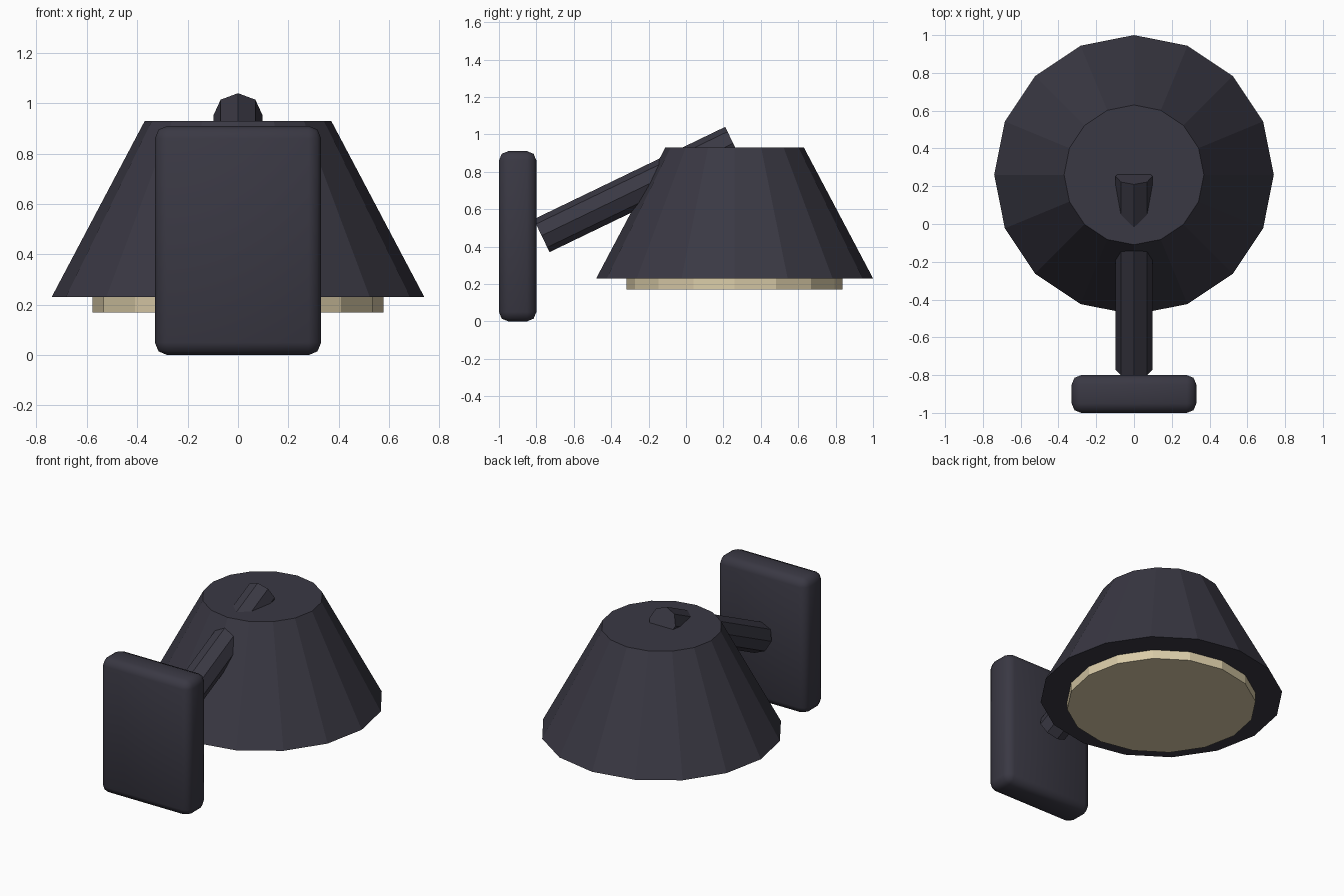
import bpy
import math
from mathutils import Vector

old = bpy.data.objects.get("Cube")
if old:
    bpy.data.objects.remove(old, do_unlink=True)


def make_material(name, rgb):
    mat = bpy.data.materials.new(name)
    mat.use_nodes = True
    mat.diffuse_color = (*rgb, 1)
    mat.node_tree.nodes["Principled BSDF"].inputs["Base Color"].default_value = (*rgb, 1)
    return mat


charcoal = make_material("charcoal metal", (0.042, 0.040, 0.057))
cream = make_material("cream diffuser", (0.70, 0.60, 0.39))


def frustum(name, start, end, r_start, r_end, sides, mat):
    """Flat-shaded capped cone or cylinder between two points."""
    start, end = Vector(start), Vector(end)
    axis = end - start
    bpy.ops.mesh.primitive_cone_add(vertices=sides, radius1=r_start, radius2=r_end,
                                    depth=axis.length, location=(start + end) / 2)
    obj = bpy.context.object
    obj.name = name
    # Tilt about x only, which keeps a corner line along the top of the arm
    obj.rotation_euler.x = math.atan2(-axis.y, axis.z)
    obj.data.materials.append(mat)
    return obj


# Wall plate with rounded edges
bpy.ops.mesh.primitive_cube_add(size=1, location=(0, -0.9, 0.455))
plate = bpy.context.object
plate.name = "wall_plate"
plate.scale = (0.66, 0.2, 0.91)
bpy.ops.object.transform_apply(location=False, rotation=False, scale=True)
plate.data.materials.append(charcoal)
bevel = plate.modifiers.new("rounded edges", "BEVEL")
bevel.width = 0.05
bevel.segments = 2
bpy.ops.object.modifier_apply(modifier=bevel.name)
bpy.ops.object.shade_smooth_by_angle(angle=math.radians(50))

# Sloping arm that passes through the shade
frustum("arm", (0, -0.772, 0.458), (0, 0.252, 0.952), 0.0975, 0.0975, 8, charcoal)

# Tapered shade and the diffuser below it
frustum("shade", (0, 0.26, 0.23), (0, 0.26, 0.93), 0.74, 0.37, 16, charcoal)
frustum("diffuser", (0, 0.26, 0.17), (0, 0.26, 0.25), 0.577, 0.577, 16, cream)
